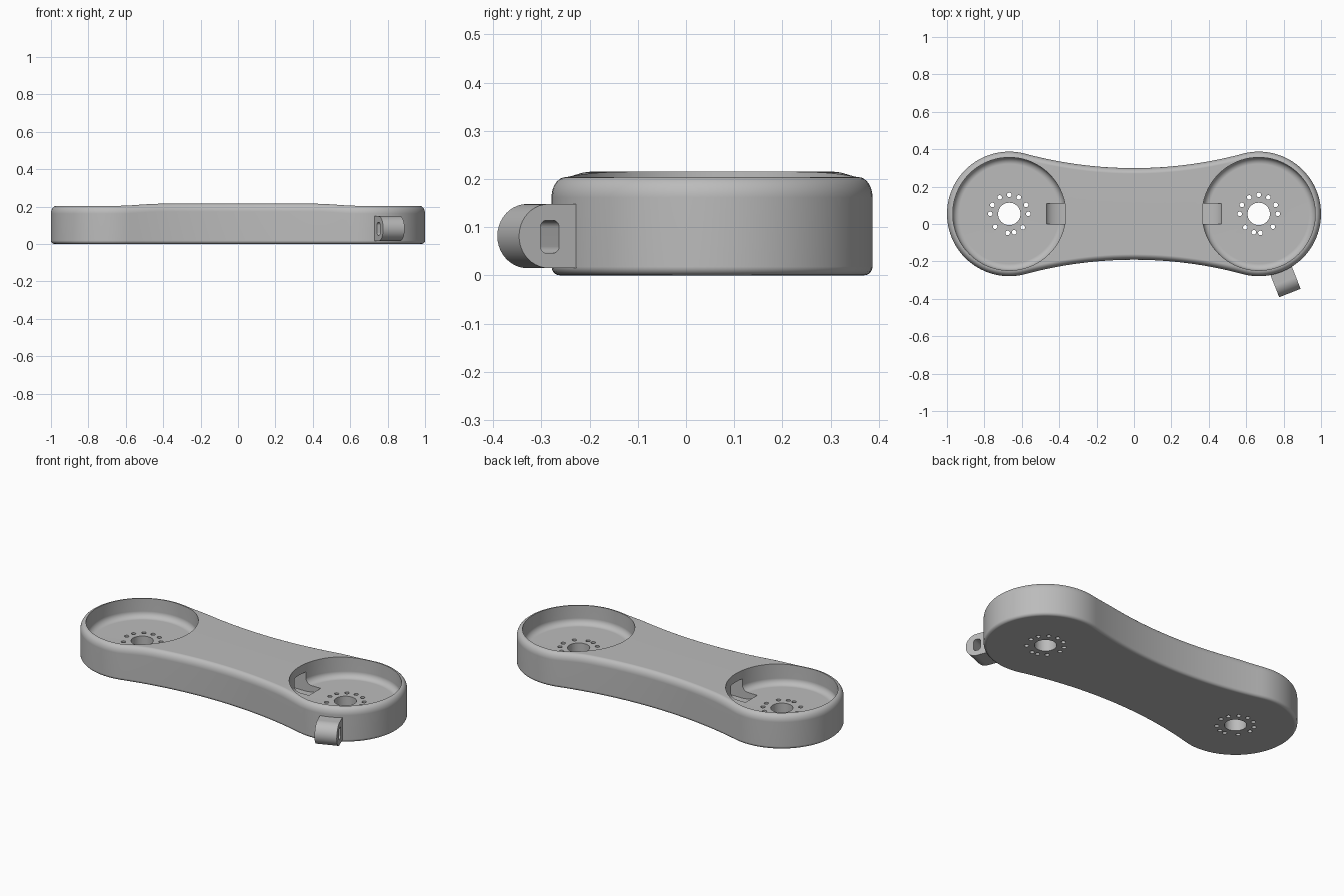
import bpy, bmesh, math
from mathutils import Matrix, Vector

if "Cube" in bpy.data.objects:
    bpy.data.objects.remove(bpy.data.objects["Cube"])

# Main dimensions
CY, CX, R, WAIST = 0.054, 0.667, 0.333, 0.245
FLOOR, POCKET_R = 0.093, 0.302
HEIGHT, CROWN = 0.204, 0.011

grey = bpy.data.materials.new("plain grey")
grey.use_nodes = True
colour = (0.5, 0.5, 0.5, 1)
grey.diffuse_color = colour
grey.node_tree.nodes["Principled BSDF"].inputs["Base Color"].default_value = colour


def make(name, bm):
    bmesh.ops.recalc_face_normals(bm, faces=bm.faces)
    mesh = bpy.data.meshes.new(name)
    bm.to_mesh(mesh)
    bm.free()
    ob = bpy.data.objects.new(name, mesh)
    bpy.context.collection.objects.link(ob)
    mesh.materials.append(grey)
    return ob


def activate(ob):
    bpy.ops.object.select_all(action='DESELECT')
    ob.select_set(True)
    bpy.context.view_layer.objects.active = ob


def cut(ob, cutter):
    mod = ob.modifiers.new("cut", 'BOOLEAN')
    mod.operation, mod.object, mod.solver = 'DIFFERENCE', cutter, 'EXACT'
    activate(ob)
    bpy.ops.object.modifier_apply(modifier=mod.name)
    bpy.data.objects.remove(cutter)


def finish(ob):
    activate(ob)
    bpy.ops.object.shade_smooth_by_angle(angle=math.radians(35))
    ob.modifiers.new("even_normals", 'WEIGHTED_NORMAL').keep_sharp = True


def arc(cx, cy, rx, ry, a0, a1, n):
    angles = [math.radians(a0 + (a1 - a0) * i / n) for i in range(n + 1)]
    return [(cx + rx * math.cos(a), cy + ry * math.sin(a)) for a in angles]


def prism(bm, points, depth, matrix):
    """Extrude an outline symmetrically along its local z."""
    rings = [[bm.verts.new(matrix @ Vector((x, y, s * depth))) for x, y in points]
             for s in (-1, 1)]
    n = len(points)
    for ring in rings:
        bm.faces.new(ring)
    for i in range(n):
        j = (i + 1) % n
        bm.faces.new((rings[0][i], rings[0][j], rings[1][j], rings[1][i]))


def lathe(bm, profile, x, y, steps):
    """Spin a profile that starts and ends on the axis."""
    low, high = [bm.verts.new((x, y, profile[k][1])) for k in (0, -1)]
    rings = []
    for r, z in profile[1:-1]:
        rings.append([bm.verts.new((x + r * math.cos(math.tau * i / steps),
                                    y + r * math.sin(math.tau * i / steps), z))
                      for i in range(steps)])
    for i in range(steps):
        j = (i + 1) % steps
        bm.faces.new((low, rings[0][j], rings[0][i]))
        bm.faces.new((high, rings[-1][i], rings[-1][j]))
        for a, b in zip(rings, rings[1:]):
            bm.faces.new((a[i], a[j], b[j], b[i]))


# Upper half outline from left tip to right tip: end arc, concave waist, end arc
waist_r = (CX**2 + WAIST**2 - R**2) / (2 * (R - WAIST))
waist_c = WAIST + waist_r
tilt = math.atan2(CX, waist_c)
half = []
for i in range(29):
    a = (math.pi / 2 + tilt) * i / 28
    half.append((CX + R * math.cos(a), R * math.sin(a), math.cos(a), math.sin(a)))
for i in range(1, 40):
    a = tilt * (1 - i / 20)
    half.append((waist_r * math.sin(a), waist_c - waist_r * math.cos(a),
                 -math.sin(a), math.cos(a)))
half += [(-x, y, -nx, ny) for x, y, nx, ny in reversed(half[:29])]
N = len(half)
outline = half + [(x, -y, nx, -ny) for x, y, nx, ny in half[-2:0:-1]]


def crown(x):
    t = min(1, max(0, (0.63 - abs(x)) / 0.22))
    return CROWN * t * t * (3 - 2 * t)


# Body: rounded bottom edge, straight wall, rounded top edge
TOP, BOTTOM = 0.03, 0.018
section = [(BOTTOM - o, BOTTOM + z) for o, z in arc(0, 0, BOTTOM, BOTTOM, -90, 0, 5)]
section += [(TOP - o, HEIGHT - TOP * 1.4 + z) for o, z in arc(0, 0, TOP, TOP * 1.4, 0, 90, 7)]
bm = bmesh.new()
rings = []
for inset, z in section:
    rings.append([bm.verts.new((x - nx * inset, CY + y - ny * inset,
                                z + (crown(x) if z > HEIGHT / 2 else 0)))
                  for x, y, nx, ny in outline])
M = len(outline)
for a, b in zip(rings, rings[1:]):
    for i in range(M):
        j = (i + 1) % M
        bm.faces.new((a[i], a[j], b[j], b[i]))
bm.faces.new(rings[0])
top = rings[-1]
for i in range(N - 1):
    strip = [top[i], top[i + 1], top[(M - i - 1) % M], top[(M - i) % M]]
    bm.faces.new(list(dict.fromkeys(strip)))
body = make("arm_body", bm)

# Round pockets with a filleted floor
bm = bmesh.new()
FIL = 0.035
profile = [(0, FLOOR)] + arc(POCKET_R - FIL, FLOOR + FIL, FIL, FIL, -90, 0, 7)
profile += [(POCKET_R, 0.3), (0, 0.3)]
for s in (-1, 1):
    lathe(bm, profile, s * CX, CY, 96)
cut(body, make("pocket_cutter", bm))

# Centre bores and the ring of small holes around each
bm = bmesh.new()
for s in (-1, 1):
    holes = [(0, 0, 0.06, 40)]
    for deg in (0, 28, 60, 90, 120, 152, 180, 225, 255, 275, 318):
        a = math.radians(deg)
        holes.append((0.102 * math.cos(a), 0.102 * math.sin(a), 0.0125, 14))
    for x, y, r, n in holes:
        lathe(bm, [(0, -0.1), (r, -0.1), (r, 0.15), (0, 0.15)], s * (CX + x), CY + y, n)
cut(body, make("hole_cutter", bm))

# Cable duct joining the pockets, with curved ramps at its ends
ramp = arc(0.36, 0.105, 0.11, 0.055, 0, -90, 10)
duct = [(0.47, 0.165)] + ramp + [(-x, z) for x, z in reversed(ramp)] + [(-0.47, 0.165)]
bm = bmesh.new()
prism(bm, duct, 0.055, Matrix.Translation((0, CY, 0)) @ Matrix.Rotation(math.pi / 2, 4, 'X'))
cut(body, make("duct_cutter", bm))
finish(body)

# Side loop: rounded tab with a slot, standing out from the right-hand end
place = (Matrix.Translation((CX, CY, 0)) @ Matrix.Rotation(math.radians(-68.5), 4, 'Z')
         @ Matrix.Rotation(math.pi / 2, 4, 'X'))
tab = [(0.31, 0.015)] + arc(0.388, 0.0815, 0.0665, 0.0665, -90, 90, 20) + [(0.31, 0.148)]
bm = bmesh.new()
prism(bm, tab, 0.0615, place)
loop = make("side_loop", bm)
slot = []
for k, (x, z) in enumerate(((0.393, 0.1), (0.379, 0.1), (0.379, 0.06), (0.393, 0.06))):
    slot += arc(x, z, 0.014, 0.014, 90 * k, 90 * k + 90, 5)
bm = bmesh.new()
prism(bm, slot, 0.1, place)
cut(loop, make("slot_cutter", bm))
finish(loop)
